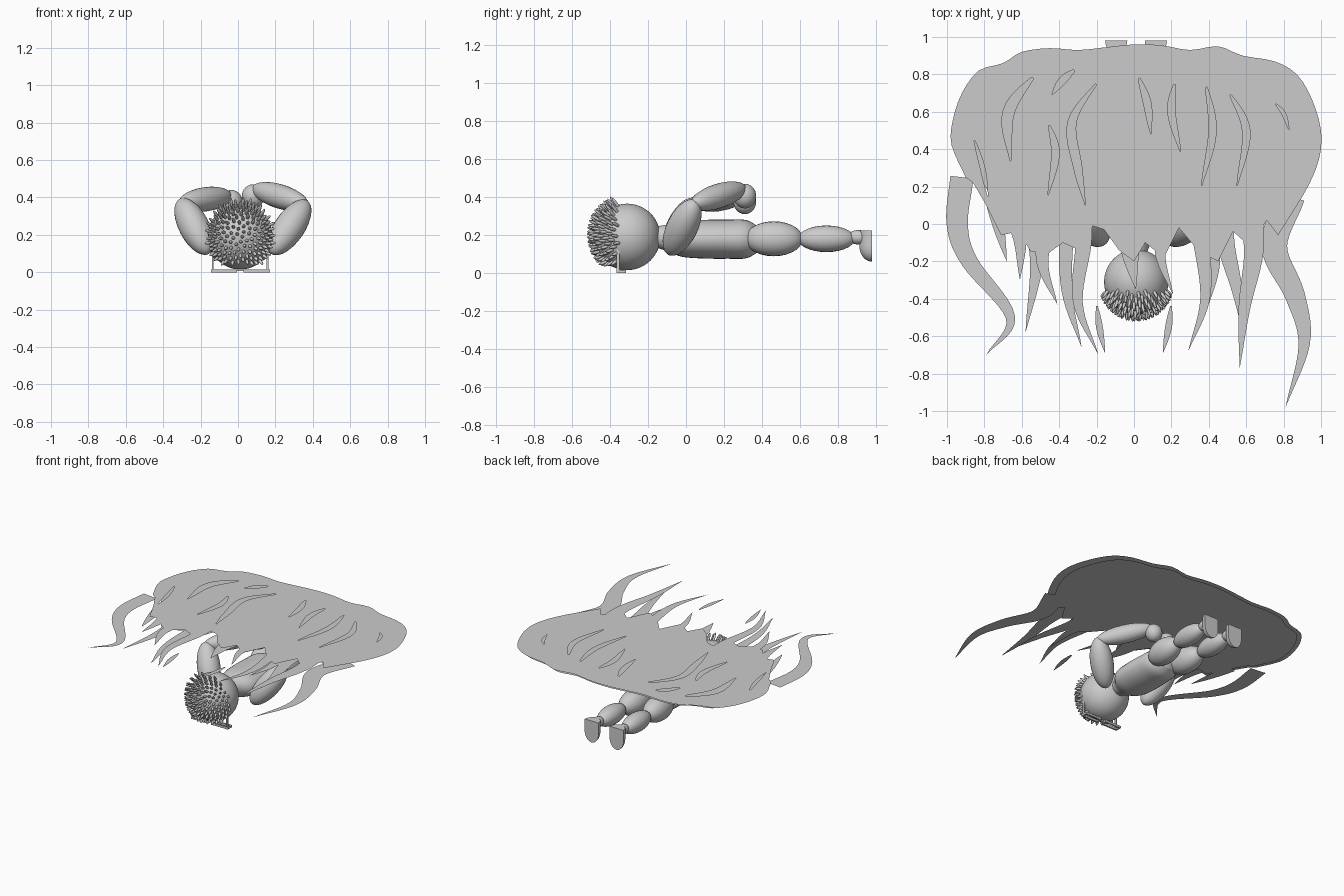
import bpy, bmesh, math, random
from mathutils import Vector, Matrix

if "Cube" in bpy.data.objects:
    bpy.data.objects.remove(bpy.data.objects["Cube"])

random.seed(4)
CX = 0.012


def finish(bm, name, smooth=True):
    me = bpy.data.meshes.new(name)
    bm.to_mesh(me)
    bm.free()
    ob = bpy.data.objects.new(name, me)
    bpy.context.collection.objects.link(ob)
    if smooth:
        for p in me.polygons:
            p.use_smooth = True
    return ob


def add_ellipsoid(bm, centre, direction, length, width, depth=None, seg=24, rings=14):
    rot = Vector(direction).to_track_quat('Z', 'Y').to_matrix().to_4x4()
    m = Matrix.Translation(centre) @ rot @ Matrix.Diagonal((width, depth or width, length, 1))
    bmesh.ops.create_uvsphere(bm, u_segments=seg, v_segments=rings, radius=1, matrix=m)


def limb(name, a, b, r, depth=None):
    a, b = Vector(a), Vector(b)
    bm = bmesh.new()
    add_ellipsoid(bm, (a + b) / 2, b - a, (b - a).length / 2, r, depth)
    return finish(bm, name)


def add_box(bm, lo, hi):
    c = [(p + q) / 2 for p, q in zip(lo, hi)]
    s = [q - p for p, q in zip(lo, hi)]
    bmesh.ops.create_cube(bm, size=1, matrix=Matrix.Translation(c) @ Matrix.Diagonal((*s, 1)))


def catmull(pts, n):
    p = [Vector(q) for q in pts]
    p = [2 * p[0] - p[1]] + p + [2 * p[-1] - p[-2]]
    out = []
    for i in range(1, len(p) - 2):
        for k in range(n):
            t = k / n
            a, b, c, d = p[i - 1:i + 3]
            out.append(0.5 * (2 * b + (c - a) * t + (2 * a - 5 * b + 4 * c - d) * t * t
                              + (3 * b - a - 3 * c + d) * t ** 3))
    return out + [p[-2]]


def ribbon_outline(pts, w, leaf=False):
    # tapered strand outline around a smooth spine
    s = catmull(pts, 7)
    left, right = [], []
    for i, q in enumerate(s):
        t = i / (len(s) - 1)
        d = (s[min(i + 1, len(s) - 1)] - s[max(i - 1, 0)]).normalized()
        k = w * (math.sin(math.pi * t) if leaf else 1 - t ** 1.8)
        n = Vector((-d.y, d.x)) * k
        left.append(q + n)
        right.append(q - n)
    return left[1 if leaf else 0:] + right[-2:0 if leaf else None:-1]


def flat_sheet(name, outlines, z):
    # filled flat shape; later outlines inside the first become slits
    cu = bpy.data.curves.new(name, 'CURVE')
    cu.dimensions = '2D'
    cu.fill_mode = 'BOTH'
    for o in outlines:
        sp = cu.splines.new('POLY')
        sp.points.add(len(o) - 1)
        for pt, q in zip(sp.points, o):
            pt.co = (q[0], q[1], 0, 1)
        sp.use_cyclic_u = True
    tmp = bpy.data.objects.new(name + "_curve", cu)
    bpy.context.collection.objects.link(tmp)
    me = bpy.data.meshes.new_from_object(tmp.evaluated_get(bpy.context.evaluated_depsgraph_get()))
    bpy.data.objects.remove(tmp)
    ob = bpy.data.objects.new(name, me)
    ob.location.z = z
    bpy.context.collection.objects.link(ob)


# head
bm = bmesh.new()
add_ellipsoid(bm, (CX, -0.31, 0.19), (0, 0, 1), 0.175, 0.172, 0.175, 48, 32)
finish(bm, "head")

# hair tufts over the crown
bm = bmesh.new()
N = 420
for i in range(N):
    y = -1 + 2 * (i + 0.5) / N
    if y > -0.24:
        break
    r, a = math.sqrt(1 - y * y), i * 2.39996
    n = Vector((r * math.cos(a), y, r * math.sin(a)))
    if n.z < -0.8:
        continue
    d = (n + Vector((0, -0.7, 0.45 * max(n.z, 0))) + 0.15 * Vector([random.uniform(-1, 1) for _ in range(3)])).normalized()
    ln = 0.03 + 0.014 * max(n.z, 0)
    add_ellipsoid(bm, Vector((CX, -0.31, 0.19)) + n * 0.167 + d * ln * 0.5, d, ln, 0.009, seg=8, rings=6)
finish(bm, "hair_tufts")

# spectacles under the face
bm = bmesh.new()
for x0 in (-0.145, 0.03):
    x1 = x0 + 0.14
    add_box(bm, (x0, -0.365, 0), (x1, -0.353, 0.016))
    add_box(bm, (x0, -0.327, 0), (x1, -0.315, 0.016))
    for x in (x0, x1 - 0.012):
        add_box(bm, (x, -0.353, 0), (x + 0.012, -0.327, 0.016))
add_box(bm, (-0.005, -0.35, 0.006), (0.03, -0.335, 0.018))
for x in (-0.14, 0.153):
    add_box(bm, (x, -0.365, 0.016), (x + 0.01, -0.35, 0.15))
finish(bm, "spectacles", False)

# torso: elliptical rings along the body
bm = bmesh.new()
rings = []
for y, rx, rz, cz in catmull([(-0.16, 0.055, 0.055, 0.19), (-0.1, 0.08, 0.07, 0.185), (-0.02, 0.14, 0.095, 0.18),
                              (0.1, 0.155, 0.102, 0.178), (0.22, 0.15, 0.103, 0.178),
                              (0.32, 0.135, 0.1, 0.178), (0.39, 0.07, 0.06, 0.178)], 5):
    rings.append([bm.verts.new((CX + rx * math.cos(a), y, cz + rz * math.sin(a)))
                  for a in [math.tau * k / 32 for k in range(32)]])
for p, q in zip(rings, rings[1:]):
    for k in range(32):
        bm.faces.new((p[k], p[k - 1], q[k - 1], q[k]))
bm.faces.new(rings[0])
bm.faces.new(rings[-1][::-1])
bmesh.ops.recalc_face_normals(bm, faces=bm.faces)
finish(bm, "torso")

# arms folded up behind the back
for side, sh, el, wr, hand in (
        ("left", (-0.16, -0.09, 0.10), (-0.31, 0.05, 0.39), (-0.04, 0.31, 0.41), (-0.035, 0.31, 0.375)),
        ("right", (0.18, -0.09, 0.10), (0.37, 0.05, 0.38), (0.08, 0.31, 0.45), (0.08, 0.31, 0.405))):
    limb(side + "_upper_arm", sh, el, 0.082)
    e = Vector(el) + Vector((0.0, -0.02, -0.02))
    limb(side + "_forearm", e, wr, 0.065)
    bm = bmesh.new()
    add_ellipsoid(bm, hand, (0, 0, 1), 0.065, 0.06)
    finish(bm, side + "_hand")

# legs and feet
for side, x in (("left", -0.095), ("right", 0.117)):
    limb(side + "_thigh", (x * 0.85, 0.31, 0.18), (x, 0.615, 0.18), 0.088, 0.092)
    limb(side + "_calf", (x, 0.59, 0.18), (x, 0.89, 0.18), 0.07)
    limb(side + "_ankle", (x, 0.85, 0.188), (x, 0.97, 0.188), 0.038)
    bm = bmesh.new()
    add_ellipsoid(bm, (x, 0.98, 0.14), (0, 0, 1), 0.08, 0.059, 0.066, 32, 20)
    for co, no in (((0, 0, 0.14), (0, 0, 1)), ((0, 0.98, 0), (0, 1, 0))):
        g = bm.verts[:] + bm.edges[:] + bm.faces[:]
        cut = bmesh.ops.bisect_plane(bm, geom=g, plane_co=co, plane_no=no, clear_outer=True)
        edges = [e for e in cut['geom_cut'] if isinstance(e, bmesh.types.BMEdge)]
        face = bmesh.ops.edgeloop_fill(bm, edges=edges)['faces']
        if no[2]:
            ex = bmesh.ops.extrude_face_region(bm, geom=face)['geom']
            bmesh.ops.translate(bm, vec=(0, 0, 0.085), verts=[v for v in ex if isinstance(v, bmesh.types.BMVert)])
            bmesh.ops.delete(bm, geom=[f for f in face if f.is_valid], context='FACES_ONLY')
    bmesh.ops.recalc_face_normals(bm, faces=bm.faces)
    ob = finish(bm, side + "_foot")
    bpy.ops.object.select_all(action='DESELECT')
    ob.select_set(True)
    bpy.context.view_layer.objects.active = ob
    bpy.ops.object.shade_smooth_by_angle(angle=math.radians(35))

# flat flowing canopy above the back
crown = [(-0.9, 0.25), (-0.975, 0.42), (-0.97, 0.55), (-0.92, 0.7), (-0.83, 0.82), (-0.7, 0.86), (-0.6, 0.92),
         (-0.45, 0.94), (-0.3, 0.93), (-0.15, 0.945), (0, 0.96), (0.15, 0.955), (0.3, 0.93), (0.45, 0.95),
         (0.58, 0.9), (0.75, 0.87), (0.87, 0.8), (0.95, 0.67), (1.0, 0.5), (0.99, 0.35), (0.93, 0.2), (0.84, 0.05)]
hem = [(0.77, -0.06), (0.71, 0.02), (0.62, -0.12), (0.53, -0.04), (0.45, -0.2), (0.35, -0.15), (0.24, -0.02),
       (0.16, -0.18), (0.06, -0.1), (0, -0.2), (-0.08, -0.14), (-0.16, -0.03), (-0.22, -0.01), (-0.27, -0.15),
       (-0.38, -0.1), (-0.45, -0.15), (-0.55, -0.15), (-0.62, -0.04), (-0.71, -0.06), (-0.79, 0.1), (-0.86, 0.22)]
outline = catmull(crown, 3) + hem
slits = [ribbon_outline(p, w, True) for p, w in (
    ([(-0.52, 0.81), (-0.67, 0.6), (-0.66, 0.33)], 0.03),
    ([(-0.31, 0.83), (-0.38, 0.77), (-0.44, 0.69)], 0.02),
    ([(-0.18, 0.78), (-0.33, 0.55), (-0.3, 0.3), (-0.26, 0.1)], 0.025),
    ([(-0.46, 0.55), (-0.42, 0.38), (-0.46, 0.15)], 0.02),
    ([(0.02, 0.8), (0.07, 0.65), (0.09, 0.48)], 0.02),
    ([(0.22, 0.77), (0.2, 0.6), (0.25, 0.38)], 0.02),
    ([(0.38, 0.77), (0.42, 0.5), (0.36, 0.2)], 0.02),
    ([(0.5, 0.72), (0.6, 0.5), (0.55, 0.2)], 0.02),
    ([(0.75, 0.65), (0.8, 0.59), (0.83, 0.5)], 0.01),
    ([(-0.86, 0.47), (-0.81, 0.3), (-0.78, 0.14)], 0.012))]
flat_sheet("canopy_upper", [outline] + slits, 0.517)
flat_sheet("canopy_lower", [[(x * 0.955, 0.95 * y + 0.035) for x, y in outline]], 0.502)

# trailing strands along the hem
strands = [
    ([(0.84, 0.15), (0.75, -0.12), (0.86, -0.38), (0.91, -0.64), (0.81, -0.98)], 0.075),
    ([(-0.92, 0.25), (-0.945, 0.0), (-0.88, -0.2), (-0.66, -0.5), (-0.79, -0.7)], 0.062),
    ([(0.62, 0.1), (0.64, -0.15), (0.59, -0.45), (0.565, -0.77)], 0.06),
    ([(0.48, 0.1), (0.49, -0.1), (0.55, -0.35), (0.58, -0.57)], 0.055),
    ([(0.32, 0.1), (0.36, -0.1), (0.38, -0.4), (0.29, -0.68)], 0.05),
    ([(0.4, 0), (0.43, -0.22), (0.4, -0.43)], 0.04),
    ([(0.2, 0.05), (0.14, -0.15), (0.21, -0.38)], 0.04),
    ([(0, 0.05), (-0.02, -0.14), (0.01, -0.35)], 0.07),
    ([(-0.28, 0.1), (-0.27, -0.1), (-0.3, -0.42), (-0.19, -0.7)], 0.05),
    ([(-0.36, 0.05), (-0.36, -0.35), (-0.28, -0.66)], 0.04),
    ([(-0.45, 0.05), (-0.49, -0.2), (-0.41, -0.43)], 0.045),
    ([(-0.55, 0.1), (-0.52, -0.2), (-0.58, -0.58)], 0.05),
    ([(-0.66, 0.1), (-0.61, -0.08), (-0.61, -0.3)], 0.05),
    ([(-0.76, 0.15), (-0.72, -0.03), (-0.68, -0.2)], 0.04)]
for i, (p, w) in enumerate(strands):
    flat_sheet(f"strand_{i + 1}", [ribbon_outline(p, w)], 0.5 if i < 2 or i % 2 else 0.516)
for i, s in enumerate((-1, 1)):
    flat_sheet(f"loose_wisp_{i + 1}", [ribbon_outline([(s * 0.2, -0.42), (s * 0.185, -0.55), (s * 0.155, -0.69)],
                                                      0.018, True)], 0.516)
